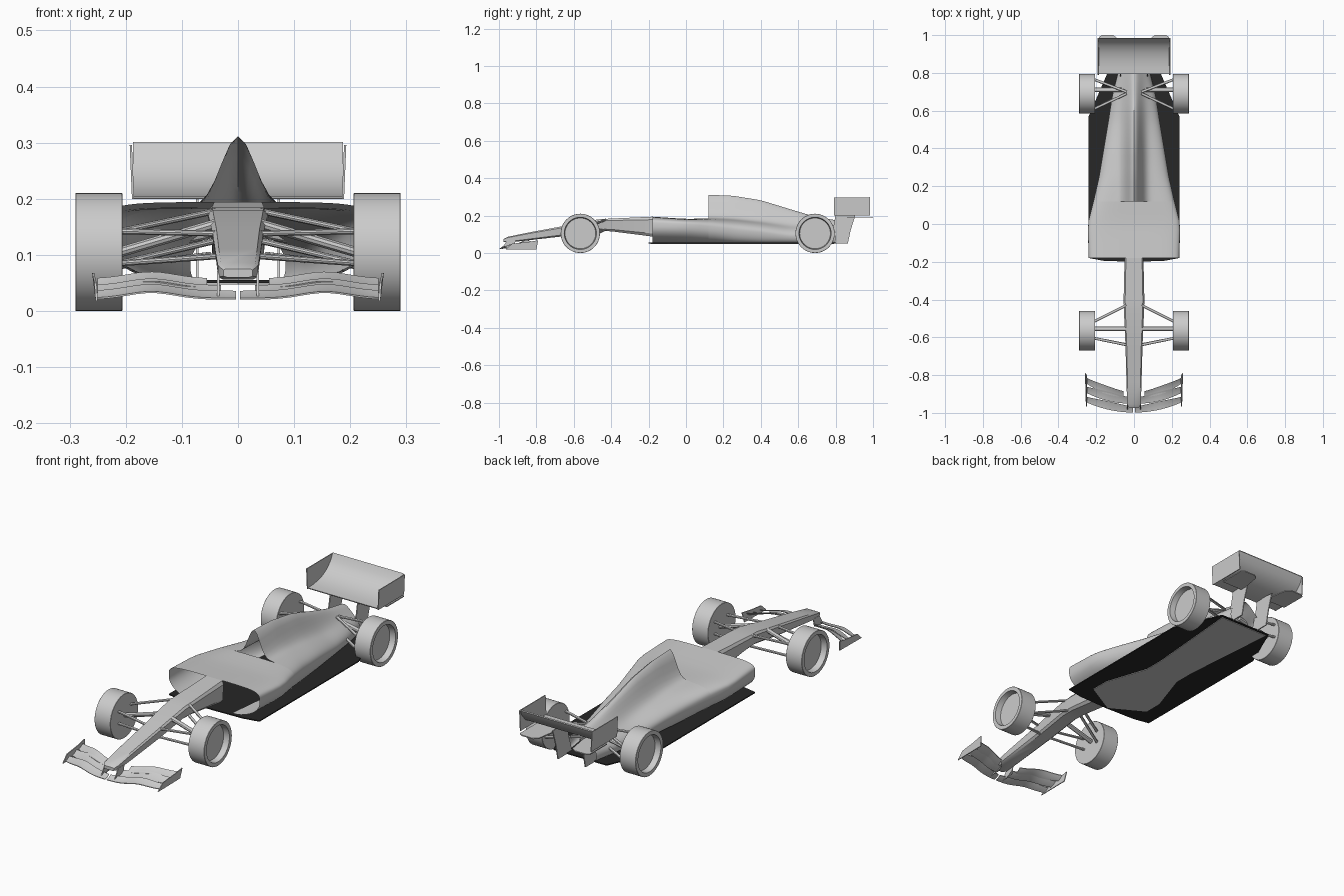
import bpy, bmesh, math
from mathutils import Vector

if "Cube" in bpy.data.objects:
    bpy.data.objects.remove(bpy.data.objects["Cube"])

black = bpy.data.materials.new("dark_floor")
black.diffuse_color = (0.02, 0.02, 0.02, 1)
black.use_nodes = True
black.node_tree.nodes["Principled BSDF"].inputs["Base Color"].default_value = black.diffuse_color

def finish(name, bm, smooth=True, mat=None):
    bmesh.ops.recalc_face_normals(bm, faces=bm.faces[:])
    me = bpy.data.meshes.new(name)
    bm.to_mesh(me)
    bm.free()
    ob = bpy.data.objects.new(name, me)
    bpy.context.collection.objects.link(ob)
    if mat:
        me.materials.append(mat)
    if smooth:
        bpy.ops.object.select_all(action='DESELECT')
        bpy.context.view_layer.objects.active = ob
        ob.select_set(True)
        bpy.ops.object.shade_smooth_by_angle(angle=math.radians(32))
    return ob

def loft(name, rings, closed=True, caps=True):
    bm = bmesh.new()
    vs = [[bm.verts.new(p) for p in r] for r in rings]
    n = len(rings[0])
    for a, b in zip(vs, vs[1:]):
        for i in range(n if closed else n - 1):
            j = (i + 1) % n
            bm.faces.new((a[i], a[j], b[j], b[i]))
    if caps and closed:
        bm.faces.new(vs[0])
        bm.faces.new(vs[-1])
    return finish(name, bm)

def prism(name, pts, offset, mat=None):
    bm = bmesh.new()
    f = bm.faces.new([bm.verts.new(p) for p in pts])
    r = bmesh.ops.extrude_face_region(bm, geom=[f])
    bmesh.ops.translate(bm, vec=offset, verts=[v for v in r['geom'] if isinstance(v, bmesh.types.BMVert)])
    return finish(name, bm, False, mat)

def tube(name, a, b, r=0.007):
    a, b = Vector(a), Vector(b)
    q = (b - a).to_track_quat('Z', 'Y')
    loft(name, [[p + q @ Vector((r * math.cos(t * math.pi / 5), r * 0.8 * math.sin(t * math.pi / 5), 0))
                 for t in range(10)] for p in (a, b)])

def sample(table, y):
    for p, q in zip(table, table[1:]):
        if y <= q[0] + 1e-6:
            t = (y - p[0]) / (q[0] - p[0])
            return [u + (v - u) * t for u, v in zip(p, q)]
    return table[-1]

# body shell: y, half width, top, widest height, bottom half width, hump, roundness
BODY = [(-.18, .24, .194, .14, .10, .12, 5), (0, .245, .182, .14, .12, .124, 4.5),
        (.12, .215, .185, .13, .13, .126, 3.5), (.25, .185, .182, .12, .14, .124, 2.6),
        (.4, .16, .17, .11, .13, .112, 2.2), (.55, .135, .152, .09, .11, .084, 2),
        (.68, .115, .147, .085, .095, .05, 2), (.8, .085, .145, .08, .075, .03, 2)]

def body_ring(y, hump):
    _, w, zt, zm, wb, h, n = sample(BODY, y)
    half = []
    for i in range(25):
        s = math.sin(i / 24 * math.pi / 2)
        z = zm + (zt - zm) * max(0, 1 - s ** n) ** (1 / n)
        half.append((w * s, z + hump * h * math.exp(-(w * s / .042) ** 2)))
    for i in range(1, 11):
        b = i / 10 * math.pi / 2
        half.append((wb + (w - wb) * math.cos(b), zm - (zm - .055) * math.sin(b)))
    return [(-x, y, z) for x, z in reversed(half[1:])] + [(x, y, z) for x, z in half]

loft("front_body", [body_ring(-.18 + .05 * i, 0) for i in range(7)], closed=False)
loft("engine_cover", [body_ring(.12 + .034 * i, 1) for i in range(21)], closed=False)

# nose: y, top half width, bottom half width, top, bottom
rings = []
for y, wt, wb, zt, zb in [(-.975, .026, .026, .075, .06), (-.955, .036, .035, .086, .056),
                          (-.84, .04, .037, .11, .068), (-.65, .045, .04, .145, .09),
                          (-.47, .053, .043, .18, .118), (-.4, .055, .045, .184, .116),
                          (-.18, .05, .046, .194, .088)]:
    h = (zt - zb) * .15
    half = [(wt * .85, zt), (wt, zt - h), (wb, zb + h), (wb * .75, zb)]
    rings.append([(x, y, z) for x, z in half] + [(-x, y, z) for x, z in reversed(half)])
loft("nose", rings)

# floor and underside panel
def both(half):
    return half + [(-x, y) for x, y in reversed(half) if x > 0]

floor = both([(0, -.2), (.16, -.195), (.24, -.18), (.24, .57), (.14, .8)])
prism("floor", [(x, y, .05) for x, y in floor], (0, 0, .005), black)
panel = both([(0, -.19), (.16, -.1), (.16, -.01), (.09, .2), (.09, .3), (.13, .79)])
prism("underside_panel", [(x, y, .047) for x, y in panel], (0, 0, .003))

# rear wing scoop
prof = [(.795, .2), (.83, .201), (.87, .206), (.91, .218), (.945, .238), (.97, .265), (.985, .296)]
wing = [(y, z) for y, z in prof] + [(y - .002, z + .005) for y, z in reversed(prof)]
loft("rear_wing", [[(x, y, z) for y, z in wing] for x in (-.187, .187)])

for s, side in ((-1, "left"), (1, "right")):
    # rear wing plates and supports
    prism(side + "_rear_endplate", [(s * .189, .79, .296), (s * .189, .985, .296), (s * .185, .985, .2),
                                    (s * .185, .79, .2)], (s * .004, 0, 0))
    prism(side + "_wing_support", [(s * .07, y, z) for y, z in
          [(.76, .05), (.865, .05), (.88, .12), (.905, .2), (.8, .205), (.79, .15)]], (s * .005, 0, 0))
    prism(side + "_lower_blade", [(s * x, y, .186) for x, y in
          [(.07, .86), (.185, .86), (.185, .99), (.17, 1), (.11, 1), (.09, .985)]], (0, 0, .005))

    # wheels: revolved profile (x, radius) with recessed outer rim
    for y, end in ((-.565, "front"), (.69, "rear")):
        tyre = [(.206, .001), (.206, .104), (.207, .105), (.289, .105), (.29, .104),
                (.29, .086), (.262, .082), (.262, .001)]
        loft(f"{end}_{side}_wheel", [[(s * x, y + r * math.cos(a), .105 + r * math.sin(a))
             for a in (k * math.tau / 48 for k in range(48))] for x, r in tyre])

    # suspension arms: inner and outer (x, y, z)
    arms = [((.04, -.43, .178), (.21, -.515, .142), .007), ((.04, -.64, .138), (.21, -.605, .142), .007),
            ((.04, -.43, .125), (.21, -.515, .085), .007), ((.03, -.64, .098), (.21, -.605, .085), .007),
            ((.04, -.555, .155), (.21, -.555, .105), .012),
            ((.04, .70, .165), (.21, .765, .145), .007), ((.04, .69, .165), (.21, .61, .145), .007),
            ((.05, .70, .1), (.21, .765, .08), .007), ((.05, .69, .1), (.21, .61, .08), .007),
            ((.04, .71, .14), (.21, .71, .105), .012)]
    for i, (a, b, r) in enumerate(arms):
        tube(f"{side}_suspension_arm_{i}", (s * a[0], a[1], a[2]), (s * b[0], b[1], b[2]), r)

    # front wing blades: inner x, inner lead y, tip lead y, chord, base z, rise
    for k, (x0, y0, y1, c, z0, rise) in enumerate([(.004, -.998, -.945, .04, .02, .013),
                                                   (.03, -.95, -.895, .045, .027, .016),
                                                   (.055, -.915, -.845, .04, .038, .017)]):
        rings = []
        for i in range(15):
            t = i / 14
            x = x0 + (.25 - x0) * t
            y = y0 + (y1 - y0) * t ** 2
            bump = .012 * math.exp(-((x - .155) / .06) ** 2)
            cc = c * (.75 + .35 * math.sin(math.pi * t))
            low = [(0, 0), (.5, .3), (1, 1)]
            sec = [(y + cc * u, z0 + bump + rise * v) for u, v in low]
            sec += [(p, q + .003) for p, q in reversed(sec)]
            rings.append([(s * x, p, q) for p, q in sec])
        loft(f"{side}_front_blade_{k}", rings)
    prism(side + "_front_endplate", [(s * x, y, z) for x, y, z in
          [(.25, -.965, .018), (.25, -.80, .02), (.256, -.79, .068), (.254, -.85, .058), (.252, -.93, .05)]],
          (s * .004, 0, 0))
    # nose to front wing hangers
    prism(side + "_wing_hanger", [(s * .033, y, z) for y, z in
          [(-.985, .022), (-.92, .03), (-.91, .07), (-.955, .07)]], (s * .004, 0, 0))
